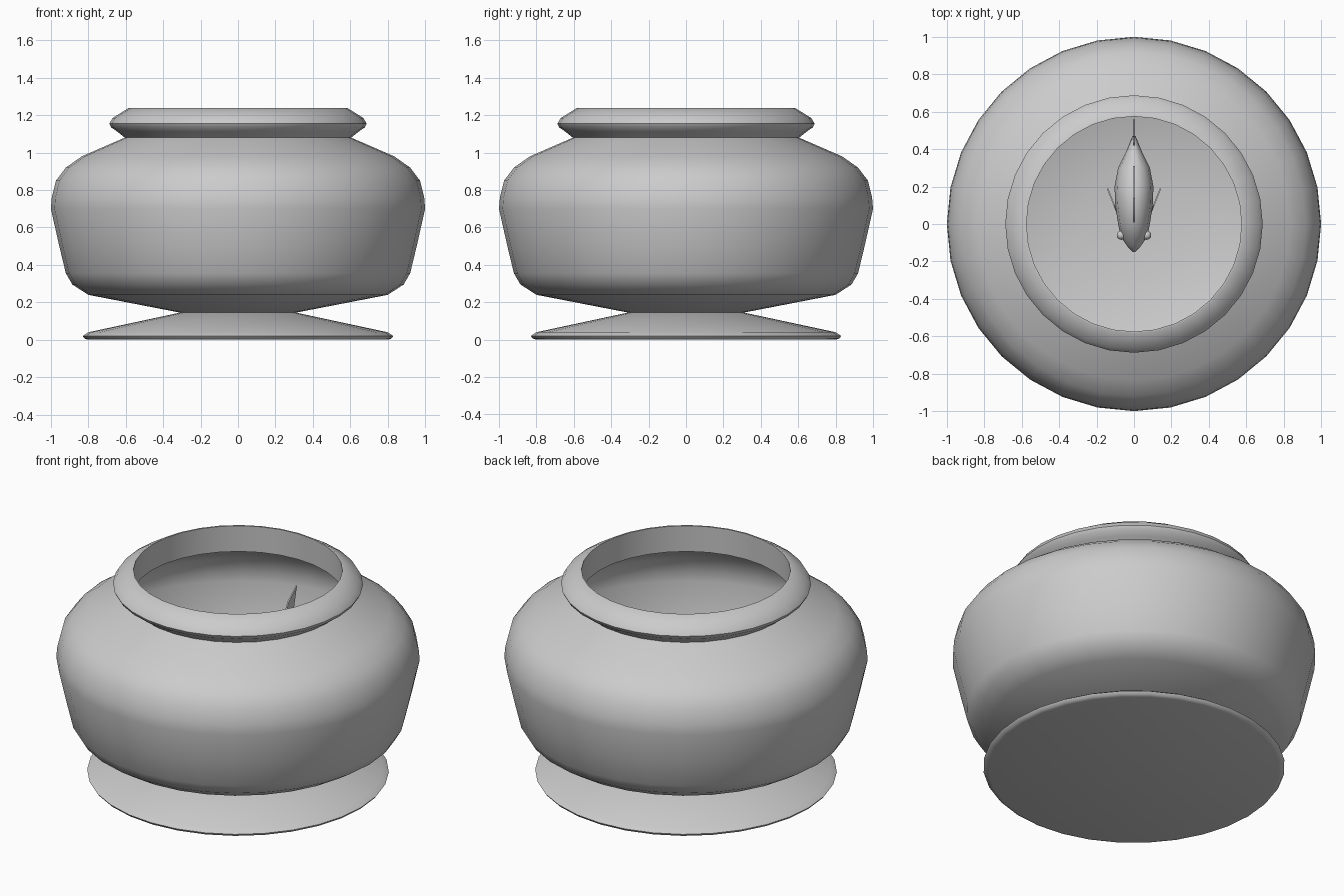
import bpy, bmesh, math
from mathutils import Matrix, Vector

if "Cube" in bpy.data.objects:
    bpy.data.objects.remove(bpy.data.objects["Cube"])

grey = bpy.data.materials.new("plain_grey")
grey.use_nodes = True
COLOUR = (0.6, 0.6, 0.6, 1)
grey.diffuse_color = COLOUR
grey.node_tree.nodes["Principled BSDF"].inputs["Base Color"].default_value = COLOUR


def finish(bm, name, angle=40):
    bmesh.ops.remove_doubles(bm, verts=bm.verts, dist=0.0005)
    bmesh.ops.recalc_face_normals(bm, faces=bm.faces)
    mesh = bpy.data.meshes.new(name)
    bm.to_mesh(mesh)
    bm.free()
    mesh.materials.append(grey)
    ob = bpy.data.objects.new(name, mesh)
    bpy.context.collection.objects.link(ob)
    bpy.ops.object.select_all(action='DESELECT')
    bpy.context.view_layer.objects.active = ob
    ob.select_set(True)
    bpy.ops.object.shade_smooth_by_angle(angle=math.radians(angle))
    return ob


def lathe(name, profile, sides=32, angle=40):
    bm = bmesh.new()
    verts = [bm.verts.new((r, 0, z)) for r, z in profile]
    edges = [bm.edges.new(pair) for pair in zip(verts, verts[1:])]
    bmesh.ops.spin(bm, geom=verts + edges, axis=(0, 0, 1), cent=(0, 0, 0),
                   angle=math.tau, steps=sides)
    return finish(bm, name, angle)


def fin(name, outline, place, thickness=0.008):
    """Thin plate from a flat outline; place maps (u, v, side) to a point."""
    bm = bmesh.new()
    sheets = [[bm.verts.new(place(u, v, s * thickness / 2)) for u, v in outline]
              for s in (-1, 1)]
    for sheet in sheets:
        bm.faces.new(sheet)
    n = len(outline)
    for i in range(n):
        j = (i + 1) % n
        bm.faces.new((sheets[0][i], sheets[0][j], sheets[1][j], sheets[1][i]))
    return finish(bm, name)


# Foot: a flared disc
lathe("foot", [(0, 0), (.80, 0), (.82, .006), (.83, .02), (.80, .04),
               (.31, .145), (0, .145)])

# Bowl: outer wall, rolled rim, straight inner neck and inner wall
outer = [(0, .145), (.31, .145), (.80, .24), (.885, .295), (.92, .355),
         (.955, .50), (1, .70), (.995, .76), (.973, .85), (.92, .92),
         (.835, .98), (.605, 1.08)]
rim = [(.645, 1.112), (.678, 1.135), (.688, 1.155), (.67, 1.185),
       (.585, 1.238), (.575, 1.238)]
inner = [(r - .015 if r else 0, z - .012 if z > .9 else z + .012)
         for r, z in reversed(outer[:-1])]
lathe("bowl", outer + rim + [(.58, 1.08)] + inner, angle=50)

# Fish body: elliptical sections (y, half width, half height, centre z)
MID = .70
sections = [(-.15, .006, .01, -.01), (-.12, .035, .04, -.01), (-.07, .07, .085, 0),
            (0, .085, .13, 0), (.1, .10, .155, 0), (.2, .104, .145, 0),
            (.3, .085, .10, 0), (.38, .045, .06, 0), (.43, .025, .045, 0),
            (.47, .008, .05, 0)]
SIDES = 12
bm = bmesh.new()
rings = []
for y, w, h, dz in sections:
    rings.append([bm.verts.new((w * math.cos(a), y, MID + dz + h * math.sin(a)))
                  for a in (math.tau * i / SIDES for i in range(SIDES))])
for a, b in zip(rings, rings[1:]):
    for i in range(SIDES):
        j = (i + 1) % SIDES
        bm.faces.new((a[i], a[j], b[j], b[i]))
bm.faces.new(rings[0])
bm.faces.new(rings[-1])
finish(bm, "fish_body", 50)

# Upright fins
def upright(u, v, s):
    return (s, u, MID + v)

fin("fish_tail", [(.41, -.03), (.48, -.16), (.56, -.23), (.53, -.10), (.50, 0),
                  (.53, .10), (.56, .23), (.48, .16), (.41, .03)], upright)
fin("fish_dorsal_fin", [(0, .12), (.06, .20), (.14, .22), (.24, .17),
                        (.31, .13), (.28, .08), (.12, .14)], upright, .012)
fin("fish_belly_fin", [(.2, -.12), (.27, -.20), (.33, -.18), (.32, -.07)], upright)

# Paired fins and eyes
for side, label in ((1, "left"), (-1, "right")):
    fin("fish_pectoral_fin_" + label,
        [(.06, 0), (.10, .03), (.19, .02), (.17, -.05), (.10, -.05)],
        lambda u, v, s: (side * (.09 + (u - .06) * .4) + s, u, MID - .03 + v))
    bm = bmesh.new()
    bmesh.ops.create_uvsphere(bm, u_segments=10, v_segments=6, radius=.025,
                              matrix=Matrix.Translation(Vector((side * .068, -.06, MID + .03))))
    finish(bm, "fish_eye_" + label)
